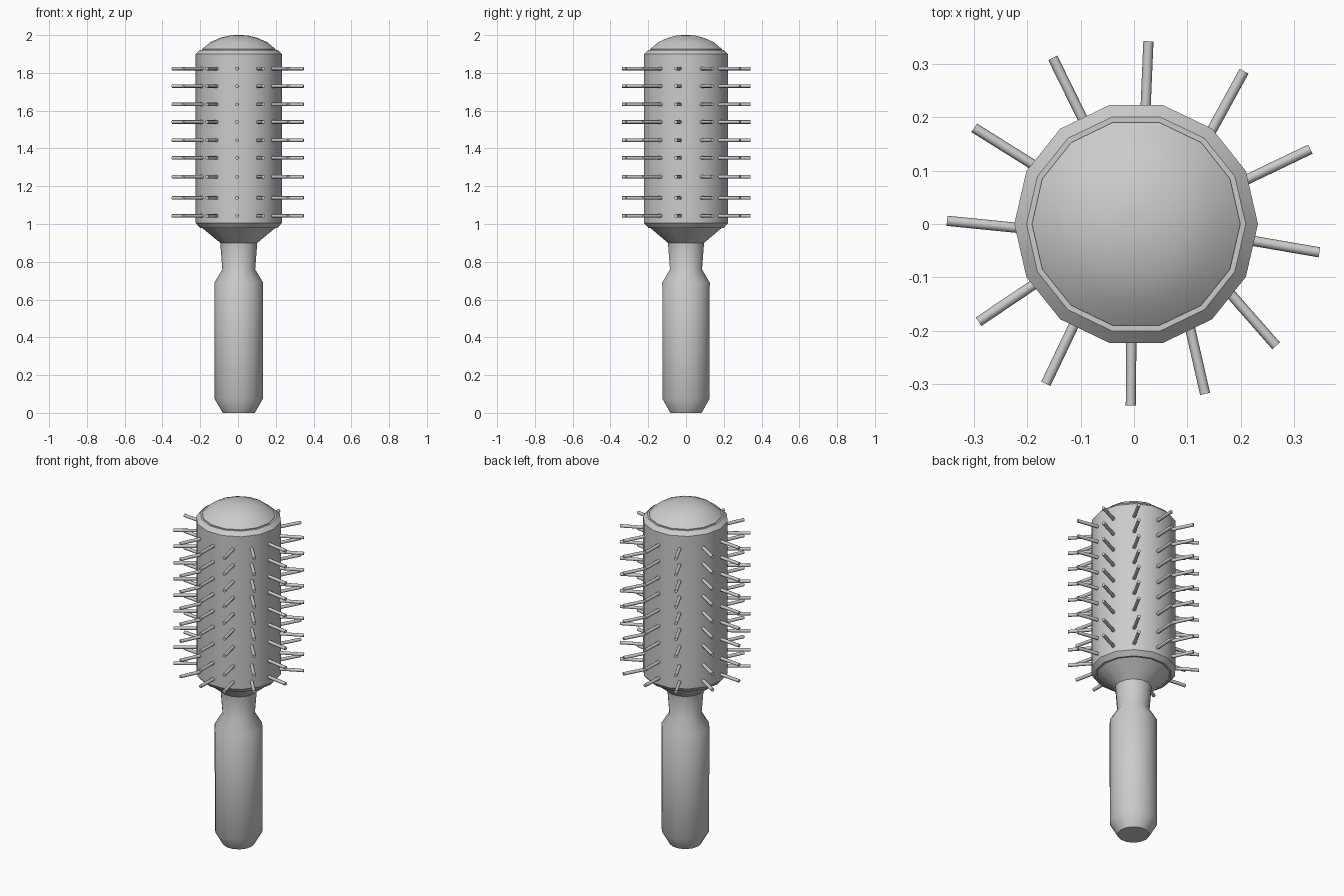
import bpy, bmesh
from math import sin, cos, tau, radians
from mathutils import Vector

if "Cube" in bpy.data.objects:
    bpy.data.objects.remove(bpy.data.objects["Cube"])

CX, SIDES = 0.004, 14


def finish(name, bm, angle):
    bmesh.ops.recalc_face_normals(bm, faces=bm.faces)
    mesh = bpy.data.meshes.new(name)
    bm.to_mesh(mesh)
    bm.free()
    ob = bpy.data.objects.new(name, mesh)
    bpy.context.collection.objects.link(ob)
    bpy.ops.object.select_all(action='DESELECT')
    bpy.context.view_layer.objects.active = ob
    ob.select_set(True)
    bpy.ops.object.shade_smooth_by_angle(angle=radians(angle))
    return ob


def lathe(name, profile, angle=35):
    """Closed solid of revolution from (radius, z) rings."""
    bm = bmesh.new()
    rings = [[bm.verts.new((CX + r * cos(tau * i / SIDES), r * sin(tau * i / SIDES), z))
              for i in range(SIDES)] for r, z in profile]
    for a, b in zip(rings, rings[1:]):
        for i in range(SIDES):
            j = (i + 1) % SIDES
            bm.faces.new((a[i], a[j], b[j], b[i]))
    bm.faces.new(rings[0])
    bm.faces.new(rings[-1])
    return finish(name, bm, angle)


# Handle with pinched neck flaring up into the barrel
lathe("handle", [(0.085, 0), (0.128, 0.075), (0.129, 0.69), (0.087, 0.76),
                 (0.098, 0.90), (0.195, 0.98), (0.195, 1.0)], 45)

# Bristle barrel with chamfered rims
lathe("barrel", [(0.205, 0.98), (0.228, 1.005), (0.228, 1.90), (0.205, 1.922)])

# Domed end cap
lathe("end_cap", [(0.195, 1.91), (0.195, 1.926), (0.15, 1.963), (0.10, 1.985),
                  (0.05, 1.998), (0.015, 2.0)])

# Bristles: root and tip of each column in plan (x, y, x, y)
columns = [(0.022, 0.225, 0.027, 0.342), (0.148, 0.180, 0.206, 0.286),
           (0.215, 0.085, 0.330, 0.140), (0.225, -0.032, 0.347, -0.053),
           (0.180, -0.130, 0.266, -0.228), (0.105, -0.195, 0.133, -0.318),
           (-0.005, -0.222, -0.006, -0.340), (-0.113, -0.190, -0.165, -0.299),
           (-0.190, -0.115, -0.291, -0.183), (-0.220, -0.007, -0.350, 0.006),
           (-0.192, 0.113, -0.299, 0.180), (-0.100, 0.205, -0.152, 0.311)]
rows = [1.043, 1.138, 1.25, 1.35, 1.443, 1.54, 1.633, 1.73, 1.823]

bm = bmesh.new()
for x0, y0, x1, y1 in columns:
    for z in rows:
        tip = Vector((x1, y1, z))
        root = Vector((x0, y0, z))
        root -= (tip - root).normalized() * 0.03
        d = tip - root
        new = bmesh.ops.create_cone(bm, cap_ends=True, segments=8,
                                    radius1=0.0095, radius2=0.0095, depth=d.length)
        rot = d.to_track_quat('Z', 'Y').to_matrix()
        bmesh.ops.rotate(bm, verts=new["verts"], cent=(0, 0, 0), matrix=rot)
        bmesh.ops.translate(bm, verts=new["verts"], vec=(root + tip) / 2)
finish("bristles", bm, 50)
